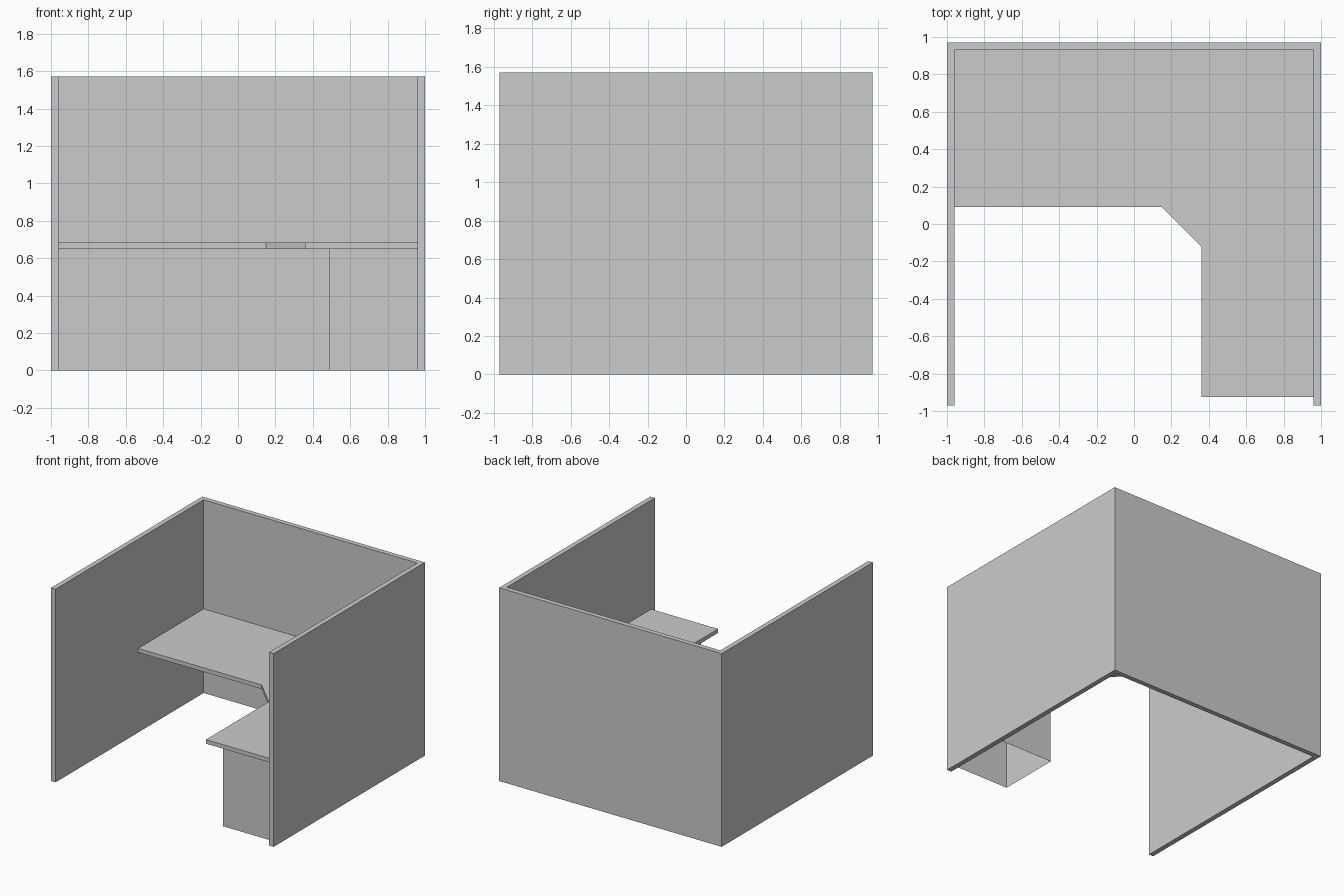
import bpy
import bmesh

cube = bpy.data.objects.get("Cube")
if cube:
    bpy.data.objects.remove(cube, do_unlink=True)

grey = bpy.data.materials.new("light grey")
grey.use_nodes = True
colour = (0.6, 0.6, 0.6, 1)
grey.diffuse_color = colour
grey.node_tree.nodes["Principled BSDF"].inputs["Base Color"].default_value = colour


def extrude(name, outline, bottom, top, skip_bottom=False):
    """Raise a flat outline into a solid, or a shell open underneath."""
    bm = bmesh.new()
    base = bm.faces.new([bm.verts.new((x, y, bottom)) for x, y in outline])
    result = bmesh.ops.extrude_face_region(bm, geom=[base], use_keep_orig=True)
    raised = [g for g in result["geom"] if isinstance(g, bmesh.types.BMVert)]
    bmesh.ops.translate(bm, verts=raised, vec=(0, 0, top - bottom))
    bmesh.ops.recalc_face_normals(bm, faces=bm.faces)
    if skip_bottom:
        low = [f for f in bm.faces if all(v.co.z < bottom + 0.001 for v in f.verts)]
        bmesh.ops.delete(bm, geom=low, context="FACES_ONLY")
    mesh = bpy.data.meshes.new(name)
    bm.to_mesh(mesh)
    bm.free()
    mesh.materials.append(grey)
    obj = bpy.data.objects.new(name, mesh)
    bpy.context.collection.objects.link(obj)
    return obj


SIDE, DEPTH, HEIGHT, THICK = 1.0, 0.97, 1.57, 0.04
inner_x, inner_y = SIDE - THICK, DEPTH - THICK

# Three partition walls as one U-shaped panel
right_half = [(inner_x, inner_y), (inner_x, -DEPTH), (SIDE, -DEPTH), (SIDE, DEPTH)]
left_half = [(-x, y) for x, y in reversed(right_half)]
extrude("partition_walls", right_half + left_half, 0, HEIGHT)

# L-shaped worktop with a cut inner corner
worktop = [(-inner_x, inner_y), (-inner_x, 0.09), (0.15, 0.09),
           (0.36, -0.12), (0.36, -0.925), (inner_x, -0.925), (inner_x, inner_y)]
extrude("worktop", worktop, 0.65, 0.683)

# Pedestal under the short wing, open underneath
pedestal = [(0.49, -0.89), (inner_x, -0.89), (inner_x, -0.38), (0.49, -0.38)]
extrude("pedestal", pedestal, 0, 0.65, skip_bottom=True)
